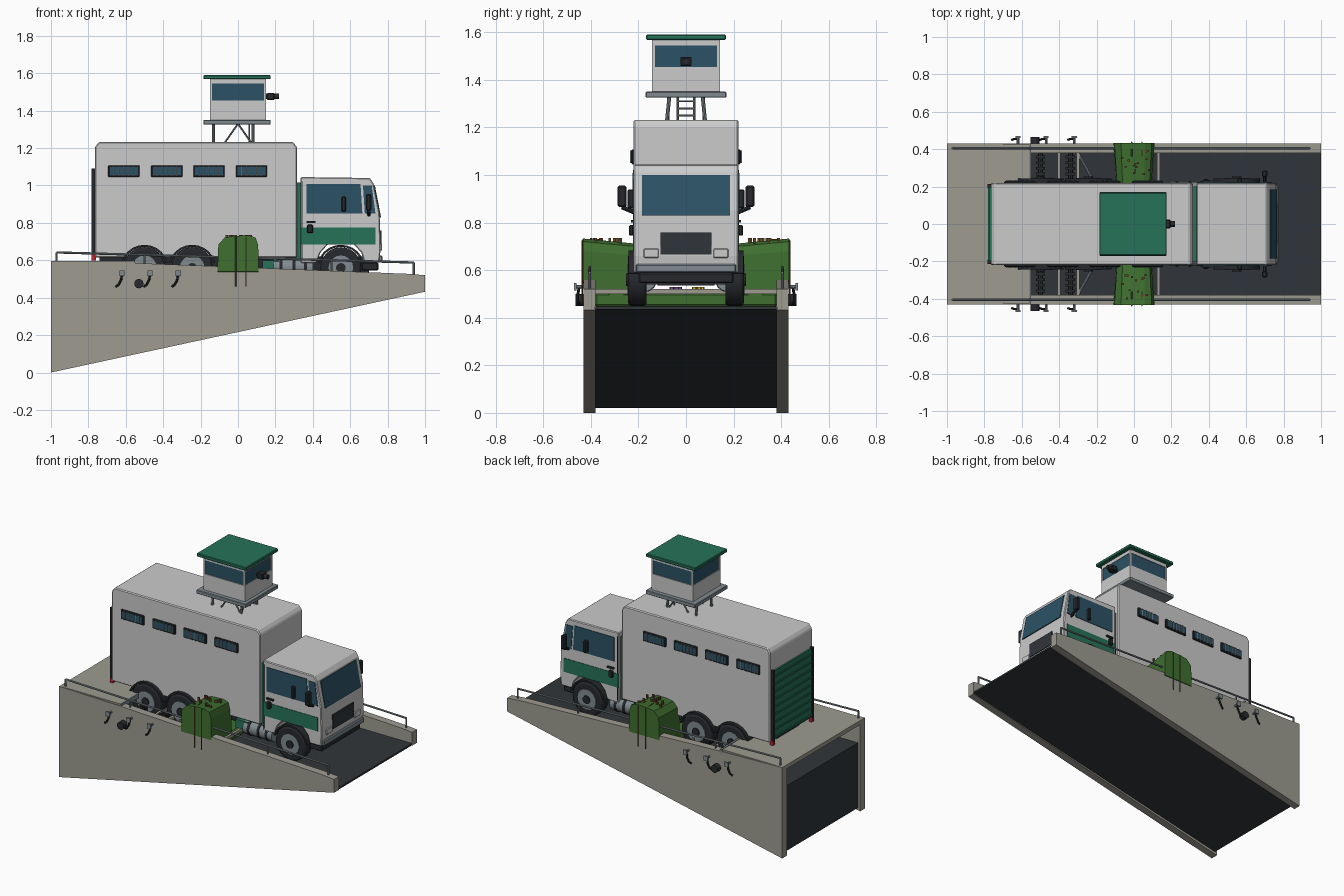
import bpy, bmesh, math, random
from mathutils import Vector

if "Cube" in bpy.data.objects:
    bpy.data.objects.remove(bpy.data.objects["Cube"])
random.seed(4)


def mat(name, r, g, b):
    m = bpy.data.materials.new(name)
    m.diffuse_color = (r, g, b, 1)
    m.use_nodes = True
    m.node_tree.nodes["Principled BSDF"].inputs["Base Color"].default_value = m.diffuse_color
    return m


CONCRETE = mat("concrete", .34, .33, .28)
WHITE = mat("white_paint", .60, .63, .60)
GREEN = mat("green_paint", .02, .17, .10)
GLASS = mat("blue_glass", .025, .085, .13)
BLACK = mat("rubber", .02, .022, .026)
DARK = mat("dark_floor", .03, .036, .042)
STEEL = mat("steel", .22, .26, .28)
HEDGE = mat("leaf", .05, .16, .03)
VINE = mat("vine", .14, .07, .025)
RED = mat("red_lamp", .5, .02, .03)
PURPLE = mat("purple_petal", .25, .08, .4)
YELLOW = mat("yellow_petal", .7, .5, .03)


def finish(bm, name, m, bevel=0, smooth=False):
    bmesh.ops.recalc_face_normals(bm, faces=bm.faces)
    me = bpy.data.meshes.new(name)
    bm.to_mesh(me)
    bm.free()
    o = bpy.data.objects.new(name, me)
    bpy.context.collection.objects.link(o)
    me.materials.append(m)
    if bevel:
        b = o.modifiers.new("bevel", 'BEVEL')
        b.width, b.segments = bevel, 1
    if smooth:
        bpy.context.view_layer.objects.active = o
        o.select_set(True)
        bpy.ops.object.shade_smooth_by_angle(angle=.6)
        o.select_set(False)
    return o


def prism(name, pts, y0, y1, m, bevel=0):
    """Extrude an x-z outline from y0 to y1."""
    bm = bmesh.new()
    f = bm.faces.new([bm.verts.new((x, y0, z)) for x, z in pts])
    r = bmesh.ops.extrude_face_region(bm, geom=[f])
    for v in r["geom"]:
        if isinstance(v, bmesh.types.BMVert):
            v.co.y = y1
    return finish(bm, name, m, bevel)


def box(name, x0, x1, y0, y1, z0, z1, m, bevel=0):
    return prism(name, [(x0, z0), (x1, z0), (x1, z1), (x0, z1)], y0, y1, m, bevel)


def rod(name, a, b, r, m, n=8):
    """Cylinder between two points."""
    a, b = Vector(a), Vector(b)
    bm = bmesh.new()
    bmesh.ops.create_cone(bm, cap_ends=True, segments=n, radius1=r, radius2=r, depth=(b - a).length)
    q = (b - a).to_track_quat('Z', 'Y')
    for v in bm.verts:
        v.co = q @ v.co + (a + b) / 2
    return finish(bm, name, m, 0, True)


def path(name, pts, r, m):
    for i in range(len(pts) - 1):
        rod(name, pts[i], pts[i + 1], r, m)


# Wedge-shaped base: floor wedge, side walls, rear deck
prism("floor_wedge", [(-.985, .02), (1, .435), (1, .447), (-.985, .447)], -.385, .385, DARK)
for s in (-1, 1):
    prism("ramp_wall", [(-1, 0), (1, .432), (1, .52), (.9, .528), (-.55, .585), (-1, .597)], s*.38, s*.43, CONCRETE)
box("rear_deck", -1, -.55, -.425, .425, .57, .597, CONCRETE)
box("deck_edge_joint", -.562, -.55, -.43, .43, .57, .6, STEEL)
for x in (-.4, -.3, .13):
    box("cross_beam", x - .008, x + .008, -.385, .385, .50, .52, CONCRETE)

# Handrails, pit pipes and service fittings on both walls
for s in (-1, 1):
    y = s*.405
    path("handrail", [(-.97, y, .59), (-.97, y, .642), (.94, y, .588), (.94, y, .52)], .006, STEEL)
    for x in (-.5, 0, .5):
        rod("rail_post", (x, y, .53), (x, y, .614 - .028*x), .005, STEEL)
    for x in (-.5, -.34):
        rod("pit_pipe", (x, s*.2, .52), (x, s*.38, .52), .014, BLACK)
        for k in range(4):
            box("pipe_clamp", x - .025, x + .025, s*(.26 + k*.03), s*(.275 + k*.03), .50, .54, BLACK)
    rod("diagonal_brace", (-.3, s*.38, .51), (-.2, s*.2, .51), .008, STEEL)
    for x in (-.62, -.47, -.32):
        rod("fitting_stem", (x, s*.42, .53), (x, s*.47, .53), .007, STEEL)
        box("fitting_head", x - .014, x + .014, s*.46, s*.47, .515, .545, STEEL)
        path("hose", [(x, s*.45, .525), (x - .005, s*.455, .495), (x - .018, s*.455, .47), (x - .034, s*.45, .458)], .006, BLACK)
    rod("hose_reel", (-.53, s*.42, .475), (-.53, s*.465, .475), .025, BLACK, 14)

# Hedge growing through the middle, with vines and flowers
box("hedge_base", -.10, .10, -.385, .385, .445, .505, HEDGE, .01)
for s in (-1, 1):
    pts = [(-.11, .45), (.11, .45), (.108, .68), (.095, .72), (.06, .733), (-.02, .73), (-.07, .722), (-.105, .685)]
    h = prism("hedge_mound", pts, s*.20, s*.434, HEDGE)
    for v in h.data.vertices:
        if v.co.z < .5 and abs(v.co.y) > .3:
            v.co.z = .54
        if abs(v.co.y) < .3:
            v.co.x *= .86
            v.co.z = .45 + (v.co.z - .45)*.92
    for x in (-.012, .042):
        path("hanging_vine", [(x, s*.36, .728), (x, s*.437, .725), (x, s*.437, .46)], .003, VINE)
    for k in range(14):
        x, y = random.uniform(-.07, .08), s*random.uniform(.26, .41)
        box("dry_leaf", x - .006, x + .006, y - .005, y + .005, .712, .735, VINE)
for y, m in ((-.045, PURPLE), (.05, YELLOW)):
    for k in range(5):
        a = k*1.257
        p = (.11 + .01*math.sin(a), y + .018*math.cos(a), .53)
        rod("flower", (p[0], p[1], .50), p, .01, m, 6)

# Truck chassis, wheels, fenders and tanks
box("chassis", -.74, .70, -.12, .12, .535, .62, BLACK)
for x in (-.5, -.245, .55):
    rod("axle", (x, -.2, .56), (x, .2, .56), .02, STEEL)
    for s in (-1, 1):
        w = rod("tire", (x, s*.165, .56), (x, s*.243, .56), .11, BLACK, 24)
        b = w.modifiers.new("bevel", 'BEVEL')
        b.width, b.segments = .012, 2
        rod("wheel_rim", (x, s*.22, .56), (x, s*.246, .56), .066, STEEL, 16)
        rod("wheel_hub", (x, s*.22, .56), (x, s*.253, .56), .026, BLACK, 10)
        arc = [math.radians(15 + 15*i) for i in range(11)]
        ring = [(x + .128*math.cos(a), .555 + .128*math.sin(a)) for a in arc]
        ring += [(x + .117*math.cos(a), .555 + .117*math.sin(a)) for a in reversed(arc)]
        prism("fender", ring, s*.16, s*.242, BLACK)
for s in (-1, 1):
    rod("fuel_tank", (.19, s*.175, .56), (.40, s*.175, .56), .05, STEEL, 14)
    for x in (.23, .30, .36):
        rod("tank_strap", (x - .008, s*.175, .56), (x + .008, s*.175, .56), .053, BLACK, 14)
    box("side_step", .13, .22, s*.13, s*.21, .545, .60, GREEN)

# Cargo body with barred windows
prism("cargo_body", [(-.765, .615), (.315, .615), (.315, 1.205), (.295, 1.232), (-.745, 1.232), (-.765, 1.205)], -.22, .22, WHITE, .006)
for s in (-1, 1):
    for c in (-.61, -.38, -.155, .072):
        box("window_frame", c - .084, c + .084, s*.215, s*.229, 1.045, 1.108, BLACK, .004)
        box("window_glass", c - .075, c + .075, s*.22, s*.232, 1.055, 1.1, GLASS)
        for k in range(-2, 3):
            rod("window_bar", (c + k*.026, s*.233, 1.05), (c + k*.026, s*.233, 1.104), .003, STEEL, 6)

# Rear roller shutter and tail lamps
box("rear_shutter", -.775, -.76, -.2, .2, .63, 1.08, GREEN)
for k in range(9):
    box("shutter_rib", -.781, -.77, -.195, .195, .64 + k*.05, .65 + k*.05, GREEN)
for s in (-1, 1):
    box("shutter_guide", -.784, -.765, s*.195, s*.21, .62, 1.09, BLACK)
    box("tail_lamp", -.782, -.76, s*.19, s*.215, .6, .63, RED)

# Cab
cab = [(.335, .585), (.42, .585), (.44, .64), (.48, .685), (.62, .685), (.66, .64), (.675, .59), (.755, .59), (.763, .66),
       (.757, .85), (.725, 1.01), (.705, 1.04), (.335, 1.045)]
prism("cab", cab, -.22, .22, WHITE, .005)
box("cab_back_panel", .31, .337, -.2, .2, .56, 1.015, GREEN)
prism("windshield", [(.755, .83), (.765, .83), (.732, 1.0), (.72, 1.0)], -.185, .185, GLASS)
box("grille", .75, .768, -.108, .108, .665, .758, DARK)
box("bumper", .66, .772, -.21, .21, .59, .625, STEEL, .005)
box("lower_bumper", .66, .75, -.2, .2, .545, .59, BLACK, .006)
for s in (-1, 1):
    box("headlight", .75, .77, s*.115, s*.178, .652, .69, WHITE, .003)
    prism("door_window", [(.365, .85), (.665, .85), (.655, 1.008), (.365, 1.008)], s*.215, s*.224, GLASS)
    prism("quarter_window", [(.678, .85), (.735, .85), (.715, 1.0), (.668, 1.0)], s*.215, s*.224, GLASS)
    prism("green_stripe", [(.337, .685), (.735, .685), (.735, .775), (.337, .775)], s*.215, s*.223, GREEN)
    box("door_seam", .342, .346, s*.215, s*.2225, .6, 1.02, BLACK)
    box("door_handle", .365, .415, s*.22, s*.232, .80, .81, BLACK)
    rod("mirror_arm", (.70, s*.21, .84), (.70, s*.27, .865), .009, BLACK)
    box("large_mirror", .685, .713, s*.25, s*.287, .865, .955, BLACK, .006)
    box("small_mirror", .553, .577, s*.22, s*.245, .86, .94, BLACK, .005)
    box("side_lamp", .37, .40, s*.22, s*.24, .745, .79, BLACK, .005)

# Watchtower on the roof
for s in (-1, 1):
    for x in (-.13, .08):
        rod("tower_leg", (x, s*.08, 1.23), (x, s*.07, 1.33), .008, STEEL)
    rod("tower_brace", (-.07, s*.075, 1.23), (0, s*.075, 1.33), .005, STEEL)
    rod("tower_brace", (.07, s*.075, 1.23), (0, s*.075, 1.33), .005, STEEL)
    rod("ladder_side", (.06, s*.035, 1.23), (.06, s*.035, 1.33), .005, STEEL)
for z in (1.25, 1.28, 1.31):
    rod("ladder_rung", (.06, -.035, z), (.06, .035, z), .004, STEEL)
box("tower_platform", -.185, .175, -.17, .17, 1.325, 1.35, STEEL, .003)
box("tower_wall", -.15, .15, -.142, .142, 1.35, 1.455, WHITE)
box("tower_glass", -.145, .145, -.137, .137, 1.455, 1.55, GLASS)
box("tower_lintel", -.15, .15, -.142, .142, 1.545, 1.57, WHITE)
for x in (-.145, .145):
    for y in (-.137, .137):
        box("tower_corner_post", x - .006, x + .006, y - .006, y + .006, 1.45, 1.55, WHITE)
box("tower_roof", -.185, .175, -.168, .168, 1.568, 1.59, GREEN, .004)
box("spotlight_body", .155, .195, -.024, .024, 1.458, 1.495, BLACK, .004)
rod("spotlight_lens", (.14, 0, 1.477), (.22, 0, 1.477), .015, BLACK, 12)
